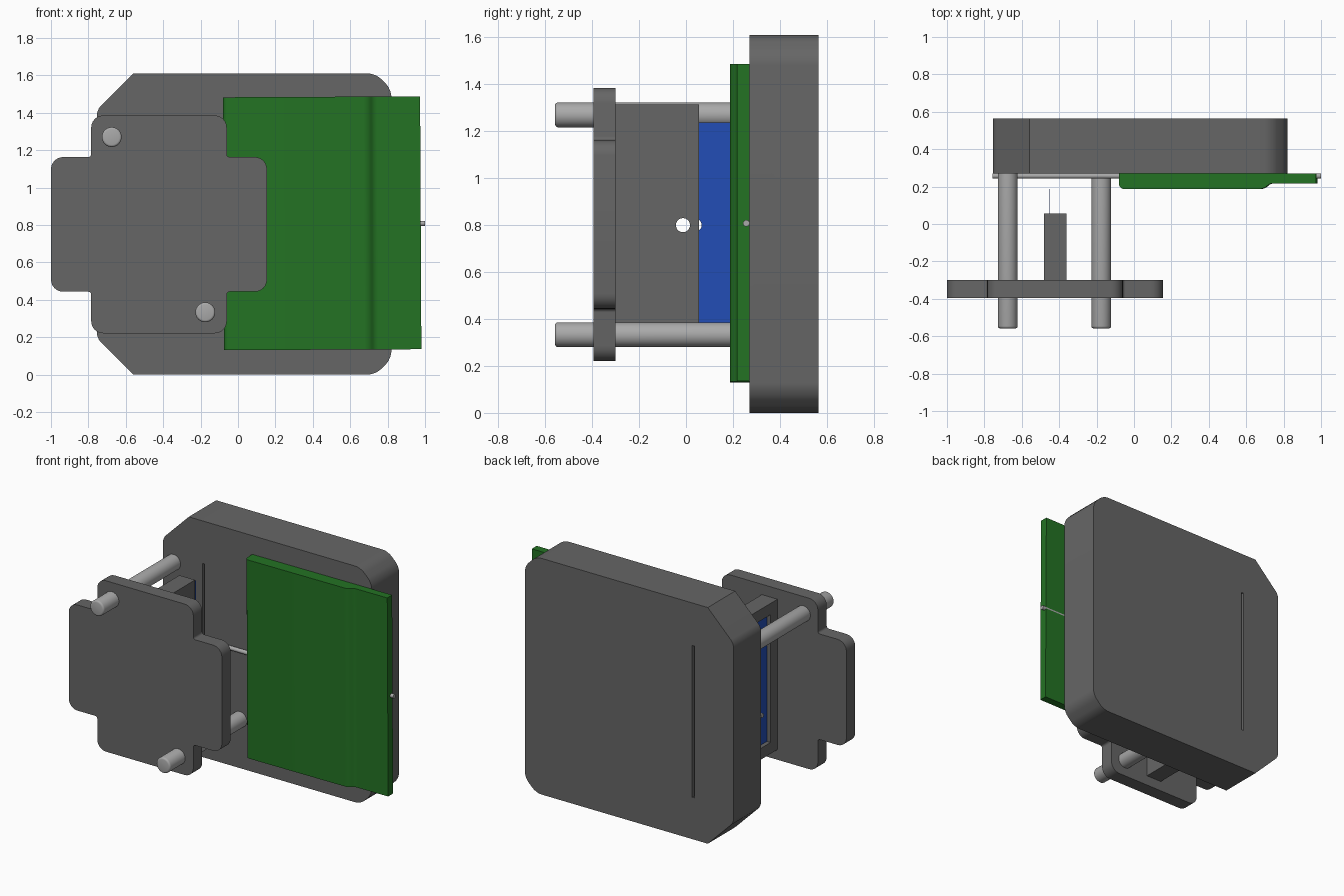
import bpy, bmesh, math
from mathutils import Vector, Matrix

if "Cube" in bpy.data.objects:
    bpy.data.objects.remove(bpy.data.objects["Cube"], do_unlink=True)


def material(name, rgb):
    m = bpy.data.materials.new(name)
    m.use_nodes = True
    m.diffuse_color = (*rgb, 1)
    m.node_tree.nodes["Principled BSDF"].inputs["Base Color"].default_value = (*rgb, 1)
    return m


GREY = material("dark grey", (0.133, 0.133, 0.133))
METAL = material("light metal", (0.4, 0.4, 0.4))
GREEN = material("green", (0.017, 0.17, 0.017))
BLUE = material("blue", (0.016, 0.075, 0.47))
MID = 0.803  # height of the middle plane


def finish(name, bm, mat):
    bmesh.ops.recalc_face_normals(bm, faces=bm.faces)
    me = bpy.data.meshes.new(name)
    bm.to_mesh(me)
    bm.free()
    ob = bpy.data.objects.new(name, me)
    bpy.context.collection.objects.link(ob)
    me.materials.append(mat)
    return ob


def select(ob):
    bpy.ops.object.select_all(action='DESELECT')
    ob.select_set(True)
    bpy.context.view_layer.objects.active = ob


def smooth(ob):
    select(ob)
    bpy.ops.object.shade_smooth_by_angle(angle=math.radians(32))


def rounded(corners, steps=6):
    """Outline from (a, b, radius) corners."""
    out = []
    n = len(corners)
    for i, (a, b, r) in enumerate(corners):
        p = Vector((a, b))
        if r == 0:
            out.append(p)
            continue
        u = (Vector(corners[i - 1][:2]) - p).normalized() * r
        v = (Vector(corners[(i + 1) % n][:2]) - p).normalized() * r
        for k in range(steps + 1):
            t = k / steps * math.pi / 2
            out.append(p + u * (1 - math.sin(t)) + v * (1 - math.cos(t)))
    return out


def prism(name, outline, low, high, axis, mat):
    bm = bmesh.new()
    place = (lambda p: (p.x, low, p.y)) if axis == 'Y' else (lambda p: (p.x, p.y, low))
    face = bm.faces.new([bm.verts.new(place(p)) for p in outline])
    top = bmesh.ops.extrude_face_region(bm, geom=[face])["geom"]
    step = (0, high - low, 0) if axis == 'Y' else (0, 0, high - low)
    bmesh.ops.translate(bm, vec=step, verts=[g for g in top if isinstance(g, bmesh.types.BMVert)])
    return finish(name, bm, mat)


def box(name, x, y, z, mat):
    bm = bmesh.new()
    bmesh.ops.create_cube(bm, size=1)
    for v in bm.verts:
        v.co = [sum(s) / 2 + c * (s[1] - s[0]) for s, c in zip((x, y, z), v.co)]
    return finish(name, bm, mat)


def rod(name, radius, start, end, mat, bevel=0):
    bm = bmesh.new()
    start, end = Vector(start), Vector(end)
    d = end - start
    bmesh.ops.create_cone(bm, cap_ends=True, segments=32, radius1=radius, radius2=radius, depth=d.length)
    if bevel:
        rim = [e for e in bm.edges if all(v.co.z < 0 for v in e.verts)]
        bmesh.ops.bevel(bm, geom=rim, offset=bevel, segments=3, affect='EDGES', profile=0.5)
    turn = Vector((0, 0, 1)).rotation_difference(d).to_matrix().to_4x4()
    bm.transform(Matrix.Translation((start + end) / 2) @ turn)
    return finish(name, bm, mat)


def cut(ob, *cutters):
    for c in cutters:
        c.hide_render = True
        mod = ob.modifiers.new("cut", 'BOOLEAN')
        mod.operation = 'DIFFERENCE'
        mod.solver = 'EXACT'
        mod.object = c
        select(ob)
        bpy.ops.object.modifier_apply(modifier=mod.name)
        bpy.data.objects.remove(c, do_unlink=True)


# Rear block with clipped corners, a narrow slit and a cross hole
upper = [(-0.755, 1.415, 0.03), (-0.56, 1.61, 0), (0.735, 1.61, 0.04), (0.82, 1.525, 0.04)]
lower = [(x, 1.61 - z, r) for x, z, r in reversed(upper)]
block = prism("rear_block", rounded(upper + lower), 0.27, 0.565, 'Y', GREY)
cut(block,
    box("slit_cutter", (-0.458, -0.442), (0.2, 0.7), (0.285, 1.32), GREY),
    rod("hole_cutter", 0.018, (-1, 0.281, 0.808), (1, 0.281, 0.808), GREY))
smooth(block)

# Cross-shaped front plate
cx, wide, tall, narrow, short = -0.4225, 0.5775, 0.5825, 0.3625, 0.36
quarter = [(wide, short, 0.065), (narrow, short, 0.015), (narrow, tall, 0.065)]
cross = []
for sx, sz in ((1, 1), (-1, 1), (-1, -1), (1, -1)):
    part = quarter if sx * sz > 0 else quarter[::-1]
    cross += [(cx + sx * a, MID + sz * b, r) for a, b, r in part]
plate = prism("front_plate", rounded(cross), -0.395, -0.3, 'Y', GREY)
smooth(plate)

# Two guide rods
for name, x, z in (("upper_rod", -0.675, 1.27), ("lower_rod", -0.175, 0.333)):
    smooth(rod(name, 0.053, (x, -0.558, z), (x, 0.272, z), METAL, 0.012))

# Holder with a shallow pocket, open toward the block
holder = box("holder", (-0.48, -0.362), (-0.305, 0.055), (0.29, 1.315), GREY)
cut(holder,
    box("pocket_cutter", (-0.55, -0.448), (-0.225, 0.2), (0.367, 1.238), GREY),
    rod("peg_cutter", 0.03, (-0.7, -0.013, 0.8), (0, -0.013, 0.8), GREY))

# Thin sheet lying in the pocket, with an elongated peg hole
sheet = box("blue_sheet", (-0.453, -0.449), (-0.225, 0.188), (0.367, 1.238), BLUE)
cut(sheet,
    rod("sheet_cutter_a", 0.03, (-0.7, -0.013, 0.8), (0, -0.013, 0.8), BLUE),
    rod("sheet_cutter_b", 0.027, (-0.7, 0.04, 0.8), (0, 0.04, 0.8), BLUE))

# Stepped green panel, turned very slightly
panel_outline = [(-0.078, 0.27, 0), (-0.078, 0.187, 0.03), (0.695, 0.187, 0.02),
                 (0.73, 0.217, 0.015), (0.977, 0.217, 0), (0.977, 0.27, 0)]
panel = prism("green_panel", rounded(panel_outline), 0.133, 1.485, 'Z', GREEN)
pivot = Matrix.Translation((0.45, 0, 0.81))
panel.data.transform(pivot @ Matrix.Rotation(-0.005, 4, 'Y') @ pivot.inverted())
smooth(panel)

# Thin cross pin along the front of the block
smooth(rod("cross_pin", 0.014, (-0.757, 0.257, 0.808), (1.0, 0.257, 0.808), METAL))
